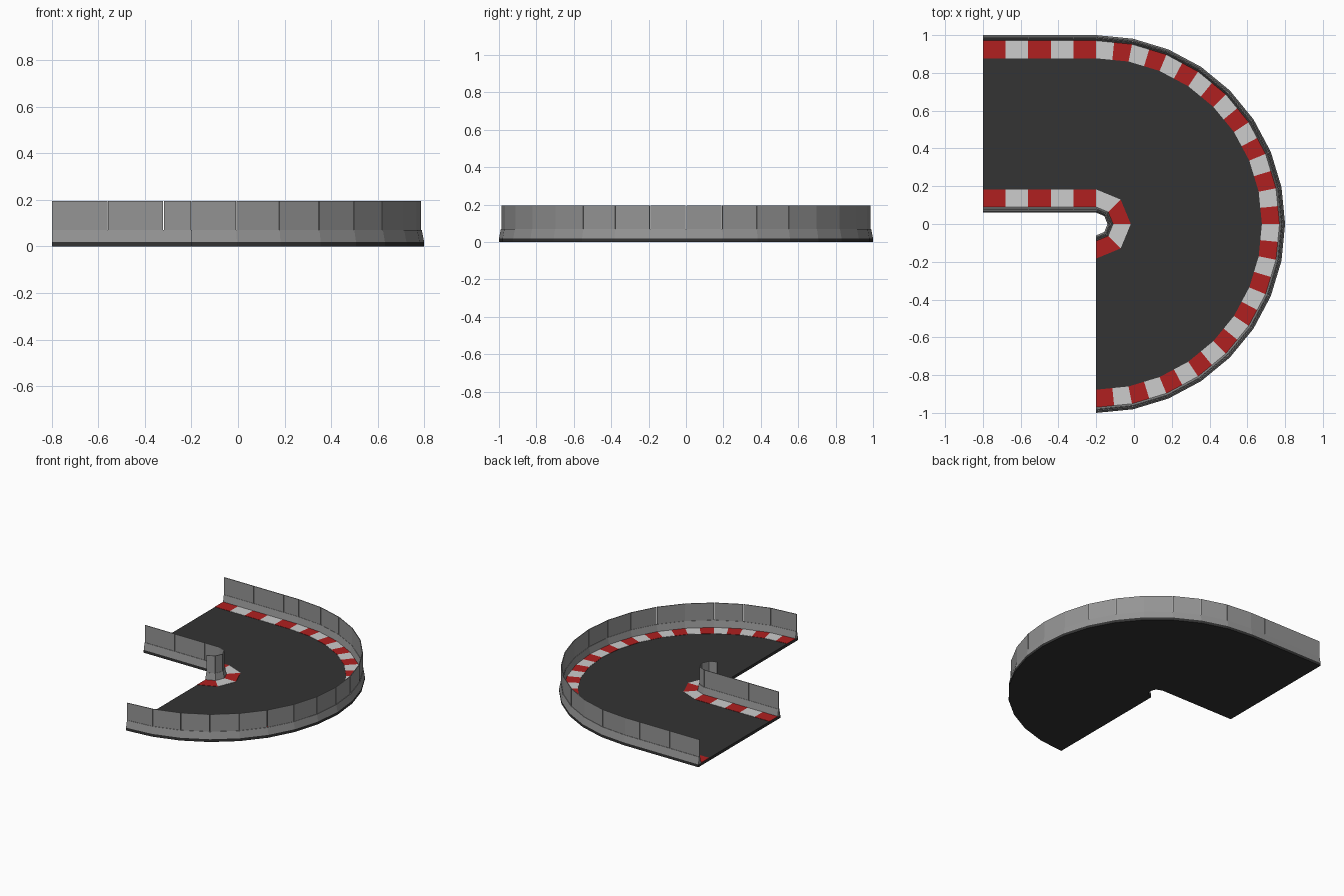
import bpy, bmesh, math
from mathutils import Vector

old = bpy.data.objects.get("Cube")
if old:
    bpy.data.objects.remove(old, do_unlink=True)

START, TURN = -0.8, -0.2          # straight runs from START to TURN, then a half circle
OUTER, INNER = 1.0, 0.06          # road edges
BASE, WALL, TOP = 0.02, 0.07, 0.195


def material(name, r, g, b):
    m = bpy.data.materials.new(name)
    m.use_nodes = True
    m.diffuse_color = (r, g, b, 1)
    m.node_tree.nodes["Principled BSDF"].inputs["Base Color"].default_value = (r, g, b, 1)
    return m


asphalt = material("asphalt", 0.033, 0.033, 0.033)
concrete = material("concrete grey", 0.3, 0.3, 0.3)
red = material("kerb red", 0.434, 0.0144, 0.0144)
white = material("kerb white", 0.604, 0.604, 0.604)


def make(name, bm, mats):
    bmesh.ops.recalc_face_normals(bm, faces=bm.faces)
    me = bpy.data.meshes.new(name)
    bm.to_mesh(me)
    bm.free()
    for m in mats:
        me.materials.append(m)
    ob = bpy.data.objects.new(name, me)
    bpy.context.collection.objects.link(ob)
    return ob


def stations(straight, arc, split=1):
    """Path stations (x, angle, radius scale); split arc pieces stay on their chord."""
    out = [(x, 0, 1) for x in straight]
    step = math.pi / arc
    for i in range(arc * split + 1):
        a = step * i / split
        off = a - step * (int(i / split) + 0.5)
        scale = 1 if i % split == 0 else math.cos(step / 2) / math.cos(off)
        out.append((TURN, a, scale))
    return out


def point(st, r, z):
    x, a, s = st
    return Vector((x + r * s * math.sin(a), r * s * math.cos(a), z))


def sweep(bm, path, profile, rule=lambda i: 0):
    """Sweep a closed (radius, height) profile along the stations, capping both ends."""
    rings = [[bm.verts.new(point(st, r, z)) for r, z in profile] for st in path]
    n = len(profile)
    for i, (p, q) in enumerate(zip(rings, rings[1:])):
        for k in range(n):
            f = bm.faces.new((p[k], p[(k + 1) % n], q[(k + 1) % n], q[k]))
            f.material_index = rule(i)
    for ring, i in ((rings[0], 0), (rings[-1], len(path) - 2)):
        bm.faces.new(ring).material_index = rule(i)


def road():
    edge = [point(s, OUTER, 0) for s in stations([START], 16)]
    edge += [point(s, INNER, 0) for s in reversed(stations([START], 4))]
    bm = bmesh.new()
    face = bm.faces.new([bm.verts.new(p) for p in edge])
    up = bmesh.ops.extrude_face_region(bm, geom=[face])["geom"]
    bmesh.ops.translate(bm, vec=(0, 0, BASE),
                        verts=[v for v in up if isinstance(v, bmesh.types.BMVert)])
    bmesh.ops.triangulate(bm, faces=[f for f in bm.faces if len(f.verts) > 4])
    make("road_base", bm, [asphalt])


def side(name, edge, sign, arc, split):
    """Wall, fence and kerb along one road edge; sign points towards the road."""
    # Tapered concrete wall
    bm = bmesh.new()
    sweep(bm, stations([START], arc),
          [(edge + sign * d, z) for d, z in
           ((0, BASE), (0.03, BASE), (0.02, WALL), (0.01, WALL))])
    make(name + "_wall", bm, [concrete])

    # Fence panels with fine joints
    bm = bmesh.new()
    path = stations([START, START + 0.24, START + 0.48], arc)
    near, far, gap = edge + sign * 0.013, edge + sign * 0.018, 0.0015
    for i, (a, b) in enumerate(zip(path, path[1:])):
        along = (point(b, near, 0) - point(a, near, 0)).normalized() * gap
        ends = []
        for st, shift in ((a, along if i else along * 0),
                          (b, -along if i < len(path) - 2 else along * 0)):
            ends.append([bm.verts.new(point(st, r, z) + shift) for r, z in
                         ((near, WALL), (far, WALL), (far, TOP), (near, TOP))])
        p, q = ends
        bm.faces.new(p)
        bm.faces.new(q)
        for k in range(4):
            bm.faces.new((p[k], p[k - 1], q[k - 1], q[k]))
    make(name + "_fence", bm, [concrete])

    # Striped kerb, alternating red and white
    bm = bmesh.new()
    path = stations([START + 0.12 * i for i in range(5)], arc, split)
    sweep(bm, path,
          [(edge + sign * d, z) for d, z in
           ((0.028, BASE - 0.002), (0.123, BASE - 0.002), (0.123, BASE + 0.002), (0.028, BASE + 0.002))],
          lambda i: i % 2)
    make(name + "_kerb", bm, [red, white])


road()
side("outer", OUTER, -1, 16, 2)
side("inner", INNER, 1, 4, 1)
